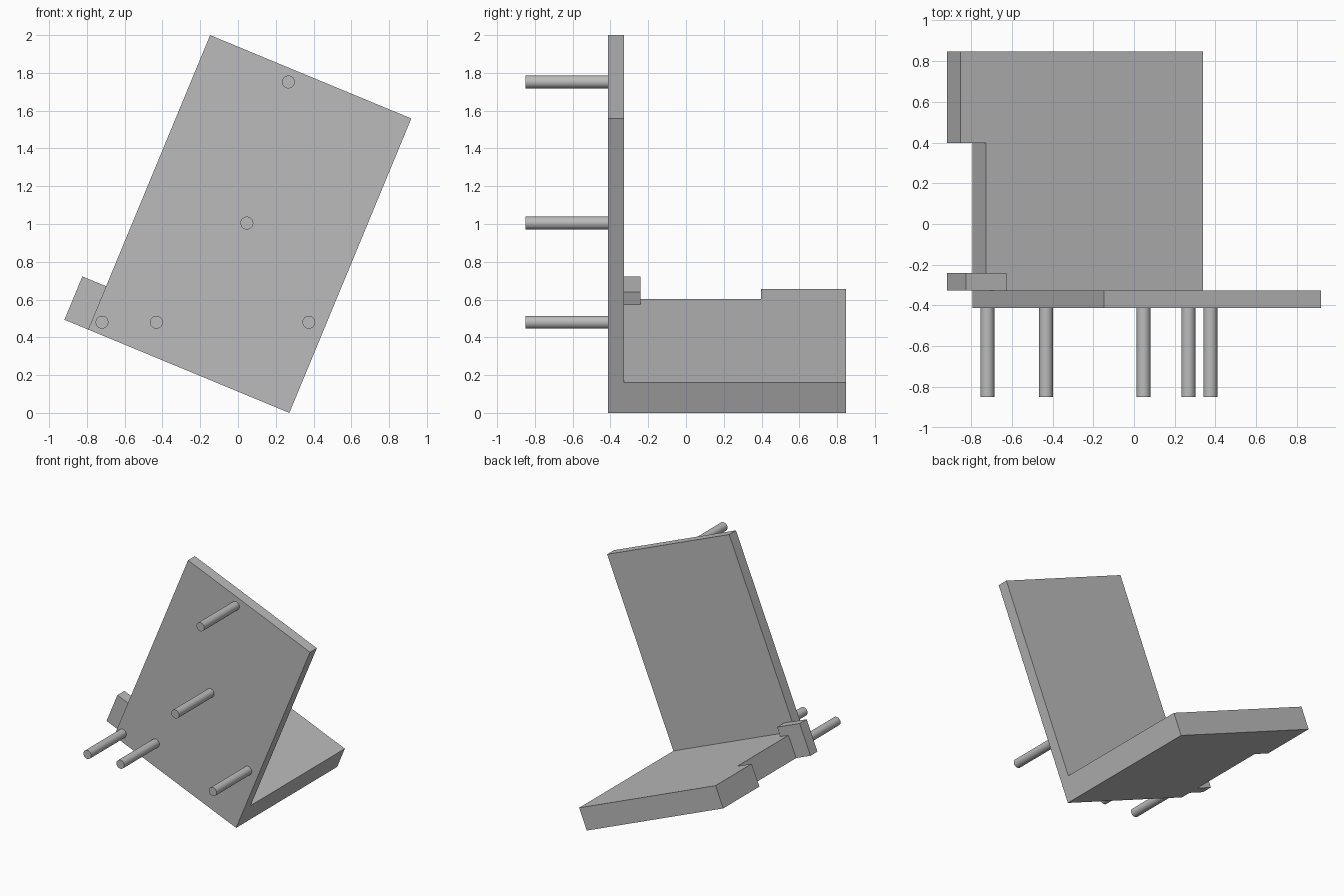
import bpy, bmesh, math
from mathutils import Matrix

cube = bpy.data.objects.get("Cube")
if cube:
    bpy.data.objects.remove(cube, do_unlink=True)

grey = bpy.data.materials.new("grey")
grey.use_nodes = True
GREY = (0.5, 0.5, 0.5, 1)
grey.diffuse_color = GREY
grey.node_tree.nodes["Principled BSDF"].inputs["Base Color"].default_value = GREY

# Everything but the pegs lives in a frame tilted about its lower right corner
TILT = Matrix.Translation((0.272, 0, 0)) @ Matrix.Rotation(math.radians(22.5), 4, 'Y')
WIDTH, HEIGHT, THICK = 1.153, 1.687, 0.175
FRONT, INNER, BACK = -0.412, -0.327, 0.848
EAR = 1.289


def prism(name, profile, x0, x1):
    """Extrude a (y, z) profile from x0 to x1 in the tilted frame."""
    bm = bmesh.new()
    face = bm.faces.new([bm.verts.new((x0, y, z)) for y, z in profile])
    extruded = bmesh.ops.extrude_face_region(bm, geom=[face])["geom"]
    verts = [g for g in extruded if isinstance(g, bmesh.types.BMVert)]
    bmesh.ops.translate(bm, verts=verts, vec=(x1 - x0, 0, 0))
    bmesh.ops.recalc_face_normals(bm, faces=bm.faces)
    mesh = bpy.data.meshes.new(name)
    bm.to_mesh(mesh)
    bm.free()
    mesh.materials.append(grey)
    obj = bpy.data.objects.new(name, mesh)
    obj.matrix_world = TILT
    bpy.context.collection.objects.link(obj)
    return obj


def rect(y0, y1, z0, z1):
    return [(y0, z0), (y1, z0), (y1, z1), (y0, z1)]


# Upright plate and shelf in one L-shaped bracket
prism("bracket", [(FRONT, 0), (BACK, 0), (BACK, THICK), (INNER, THICK),
                  (INNER, HEIGHT), (FRONT, HEIGHT)], -WIDTH, 0)

# Rear ear of the shelf, front ear of the bracket and the small stop above it
prism("rear_ear", rect(0.397, BACK, 0, THICK), -EAR, -WIDTH)
prism("front_ear", rect(INNER, -0.24, 0, THICK), -EAR, -WIDTH)
prism("stop_block", rect(INNER, -0.24, THICK, 0.248), -EAR, -1.076)

# Round pegs standing out of the front
PEGS = [(0.267, 1.752), (0.047, 1.005), (-0.72, 0.48), (-0.432, 0.48), (0.375, 0.48)]
Y_TIP, Y_ROOT = -0.85, -0.40
for i, (x, z) in enumerate(PEGS, 1):
    bpy.ops.mesh.primitive_cylinder_add(
        vertices=48, radius=0.034, depth=Y_ROOT - Y_TIP,
        location=(x, (Y_TIP + Y_ROOT) / 2, z), rotation=(math.pi / 2, 0, 0))
    peg = bpy.context.object
    peg.name = f"peg_{i}"
    peg.data.materials.append(grey)
    bpy.ops.object.shade_smooth_by_angle()
